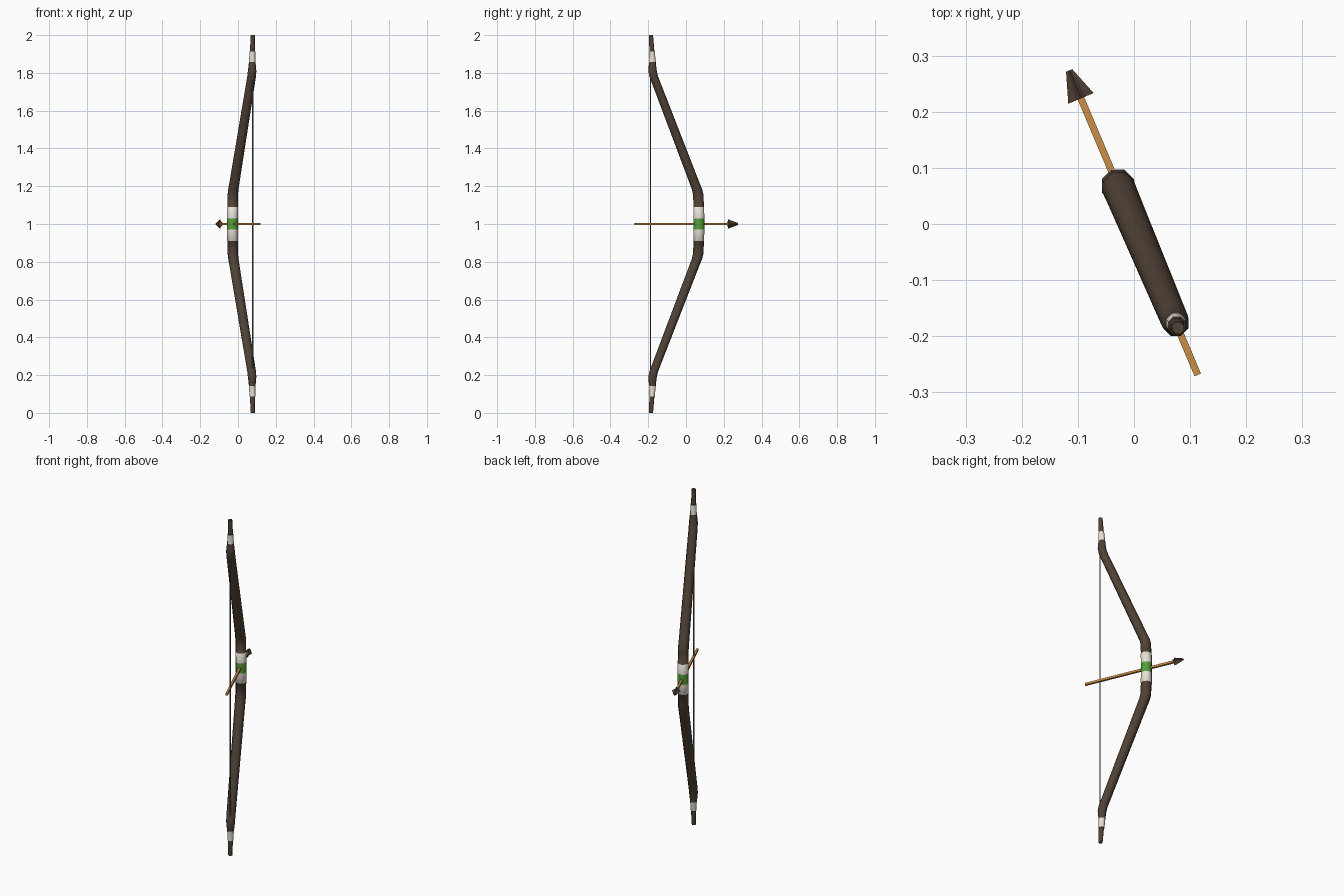
import bpy, bmesh, math
from mathutils import Vector

if "Cube" in bpy.data.objects:
    bpy.data.objects.remove(bpy.data.objects["Cube"])

# direction the arrow points in (bow plane is turned about z)
YAW = math.radians(22.9)
D = Vector((-math.sin(YAW), math.cos(YAW), 0))
Z = Vector((0, 0, 1))


def material(name, rgb):
    m = bpy.data.materials.new(name)
    m.diffuse_color = (*rgb, 1)
    m.use_nodes = True
    m.node_tree.nodes["Principled BSDF"].inputs["Base Color"].default_value = m.diffuse_color
    return m


brown = material("dark_wood", (0.080, 0.054, 0.036))
white = material("white_wrap", (0.80, 0.76, 0.68))
green = material("green_wrap", (0.085, 0.35, 0.04))
tan = material("shaft_wood", (0.60, 0.27, 0.055))
grey = material("string_grey", (0.12, 0.12, 0.12))


def finish(name, bm, mats, smooth=True):
    bmesh.ops.recalc_face_normals(bm, faces=bm.faces)
    me = bpy.data.meshes.new(name)
    bm.to_mesh(me)
    bm.free()
    for m in mats:
        me.materials.append(m)
    ob = bpy.data.objects.new(name, me)
    bpy.context.collection.objects.link(ob)
    if smooth:
        bpy.ops.object.select_all(action='DESELECT')
        ob.select_set(True)
        bpy.context.view_layer.objects.active = ob
        bpy.ops.object.shade_smooth_by_angle(angle=math.radians(50))
    return ob


def loft(bm, rings):
    """Skin a list of equal vertex loops and cap the ends."""
    loops = [[bm.verts.new(p) for p in r] for r in rings]
    n = len(loops[0])
    for a, b in zip(loops, loops[1:]):
        for i in range(n):
            bm.faces.new((a[i], a[(i + 1) % n], b[(i + 1) % n], b[i]))
    bm.faces.new(loops[0])
    bm.faces.new(loops[-1])


def rod(name, a, b, r1, r2, sides, mat, turn=0.0, waist=1.0, smooth=False):
    """Tapered prism between two points; waist pulls in every second corner."""
    a, b = Vector(a), Vector(b)
    rot = (b - a).to_track_quat('Z', 'Y').to_matrix()
    rings = []
    for c, r in ((a, r1), (b, r2)):
        ring = []
        for i in range(sides):
            t, q = turn + math.tau * i / sides, r * (waist if i % 2 else 1)
            ring.append(c + rot @ Vector((q * math.cos(t), q * math.sin(t), 0)))
        rings.append(ring)
    bm = bmesh.new()
    loft(bm, rings)
    return finish(name, bm, [mat], smooth)


# bow stave: (height above the middle, position along D, radius), mirrored in z
half = [(0.03, 0.074, 0.0310), (0.09, 0.0735, 0.0310), (0.091, 0.0735, 0.0300),
        (0.160, 0.070, 0.0298), (0.185, 0.063, 0.0295), (0.22, 0.048, 0.0290),
        (0.78, -0.185, 0.0250), (0.81, -0.192, 0.0242), (0.84, -0.193, 0.0210),
        (0.857, -0.192, 0.0185), (0.912, -0.196, 0.0165), (0.913, -0.196, 0.0145),
        (1.0, -0.201, 0.0115)]
path = [(-h, s, r) for h, s, r in reversed(half)] + half
rings = []
for h, s, r in path:
    c = D * s + Vector((0, 0, 1 + h))
    rings.append([c + Vector((r * math.cos(math.tau * (i + 0.5) / 8),
                              r * math.sin(math.tau * (i + 0.5) / 8), 0)) for i in range(8)])
bm = bmesh.new()
loft(bm, rings)
# wraps coloured by height
for f in bm.faces:
    h = abs(f.calc_center_median().z - 1)
    if h < 0.03:
        f.material_index = 2
    elif h < 0.09 or 0.857 < h < 0.912:
        f.material_index = 1
finish("bow_stave", bm, [brown, white, green])

# string between the limb ends
S = D * -0.204
rod("bow_string", S + Z * 0.17, S + Z * 1.83, 0.004, 0.004, 6, grey)

# arrow with a four-bladed head
rod("arrow_shaft", D * -0.292 + Z, D * 0.25 + Z, 0.0088, 0.0088, 4, tan, math.pi / 4)
rod("arrow_head", D * 0.243 + Z, D * 0.297 + Z, 0.0245, 0.006, 8, brown, waist=0.55)
